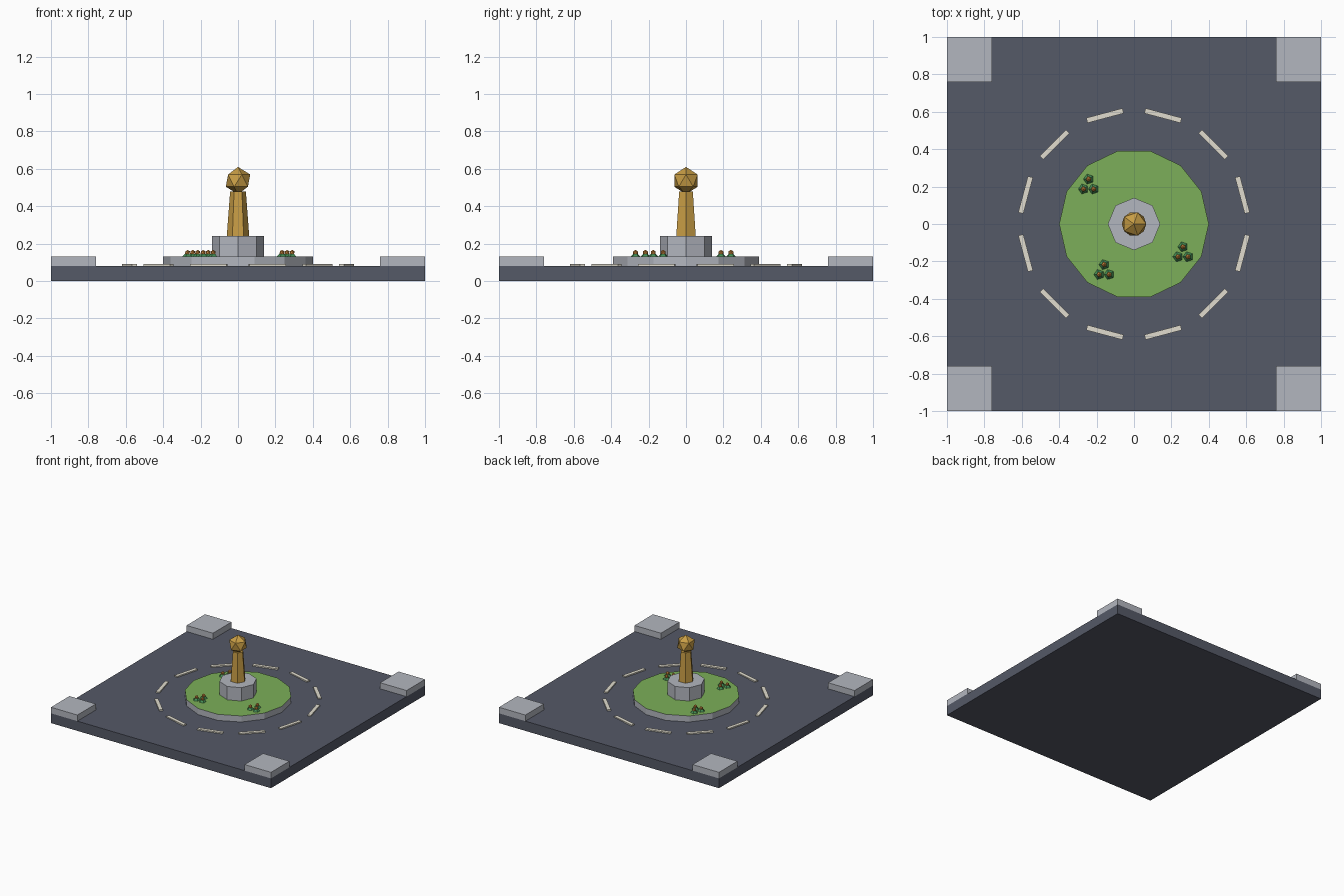
import bpy
from math import cos, sin, pi, radians

if "Cube" in bpy.data.objects:
    bpy.data.objects.remove(bpy.data.objects["Cube"])


def material(name, rgb):
    m = bpy.data.materials.new(name)
    m.diffuse_color = (*rgb, 1)
    m.use_nodes = True
    m.node_tree.nodes["Principled BSDF"].inputs["Base Color"].default_value = m.diffuse_color
    return m


ASPHALT = material("asphalt", (0.09, 0.10, 0.135))
STONE = material("stone", (0.45, 0.47, 0.52))
PAINT = material("paint", (0.75, 0.72, 0.62))
GRASS = material("grass", (0.20, 0.43, 0.10))
LEAF = material("leaf", (0.06, 0.27, 0.09))
GOLD = material("gold", (0.58, 0.34, 0.06))
PETAL = material("petal", (0.65, 0.27, 0.05))


def finish(name, mat):
    ob = bpy.context.object
    ob.name = name
    ob.data.materials.append(mat)
    return ob


def box(name, x, y, z0, size, mat, angle=0):
    bpy.ops.mesh.primitive_cube_add(size=1, location=(x, y, z0 + size[2] / 2),
                                    rotation=(0, 0, angle))
    ob = finish(name, mat)
    ob.scale = size
    return ob


def prism(name, sides, r0, r1, z0, z1, mat, x=0, y=0, turn=0):
    # Blender puts the first vertex on +y; turn it to +x
    bpy.ops.mesh.primitive_cone_add(vertices=sides, radius1=r0, radius2=r1, depth=z1 - z0,
                                    location=(x, y, (z0 + z1) / 2),
                                    rotation=(0, 0, turn - pi / 2))
    return finish(name, mat)


def ball(name, r, x, y, z, mat):
    bpy.ops.mesh.primitive_ico_sphere_add(subdivisions=1, radius=r, location=(x, y, z))
    return finish(name, mat)


# Road slab and pavement corners
box("road_slab", 0, 0, 0, (2, 2, 0.08), ASPHALT)
for sx in (-1, 1):
    for sy in (-1, 1):
        box("pavement_corner", sx * 0.88, sy * 0.88, 0.08, (0.24, 0.24, 0.05), STONE)

# Ring of painted lane dashes
for i in range(12):
    a = radians(15 + 30 * i)
    box("lane_dash", 0.6 * cos(a), 0.6 * sin(a), 0.08, (0.028, 0.2, 0.01), PAINT, a)

# Central island: stone kerb with a grass top
island = prism("island", 14, 0.4, 0.4, 0.08, 0.13, STONE)
island.data.materials.append(GRASS)
for f in island.data.polygons:
    if f.normal.z > 0.9:
        f.material_index = 1

# Monument
prism("pedestal", 8, 0.14, 0.14, 0.13, 0.24, STONE)
prism("column", 6, 0.06, 0.042, 0.24, 0.48, GOLD)
ball("finial", 0.073, 0, 0, 0.537, GOLD)

# Flower clumps
for cx, cy in ((-0.243, 0.207), (0.262, -0.155), (-0.16, -0.25)):
    for dx, dy in ((0, 0.033), (-0.027, -0.02), (0.027, -0.02)):
        x, y = cx + dx, cy + dy
        prism("flower_leaves", 5, 0.028, 0, 0.13, 0.158, LEAF, x, y, pi)
        ball("flower_head", 0.015, x, y, 0.152, PETAL)
